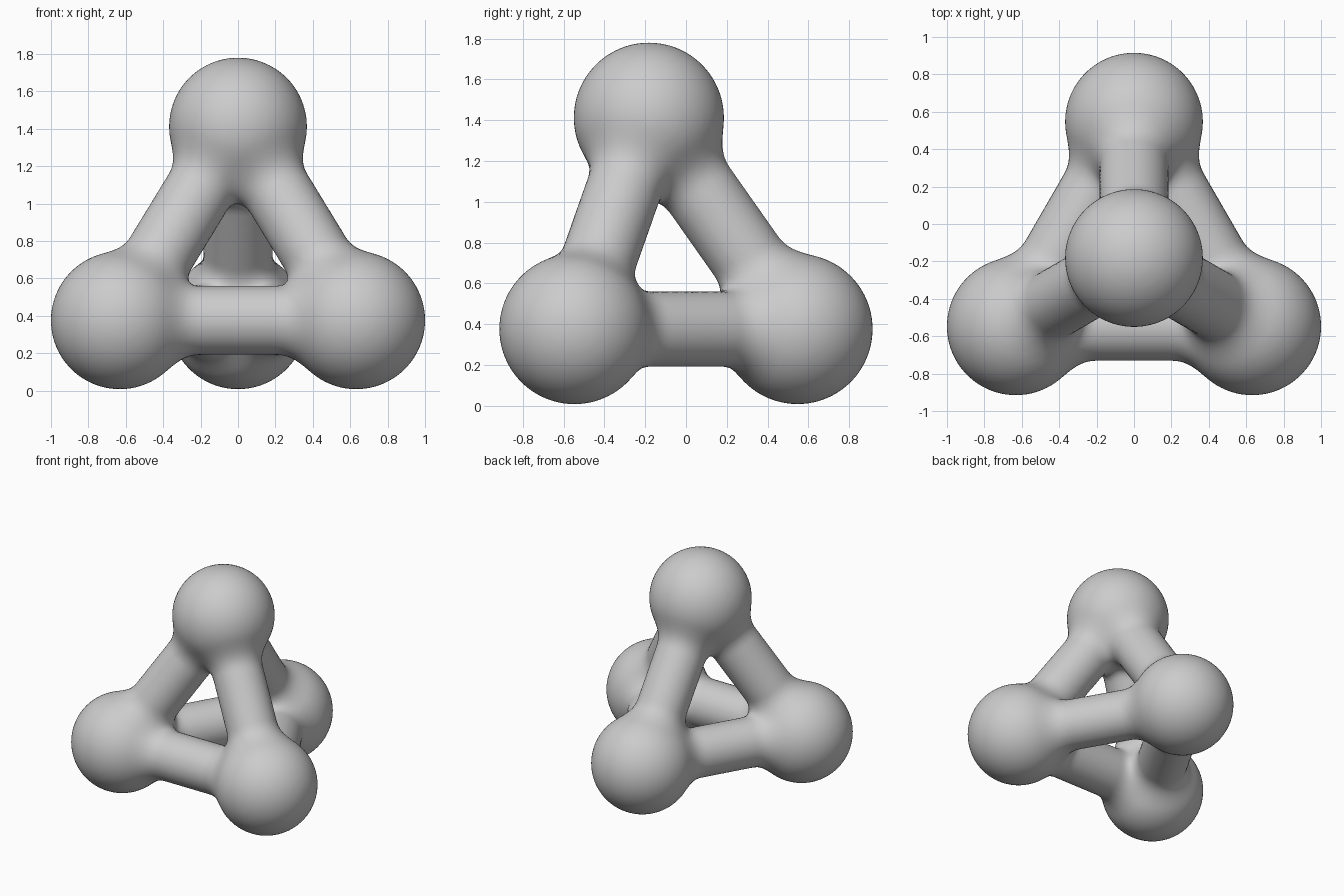
import bpy
import bmesh
from itertools import combinations
from mathutils import Matrix, Vector

if "Cube" in bpy.data.objects:
    bpy.data.objects.remove(bpy.data.objects["Cube"])

BALL_R, BAR_R, BLEND = 0.368, 0.184, 0.1
BASE_Z, TOP_Z = 0.376, 1.412
corners = [Vector(c) for c in ((-0.632, -0.547, BASE_Z), (0.632, -0.547, BASE_Z),
                               (0, 0.547, BASE_Z), (0, -0.182, TOP_Z))]
edges = [(a, (b - a).normalized(), (b - a).length) for a, b in combinations(corners, 2)]


def soft_min(a, b):
    h = max(BLEND - abs(a - b), 0)
    return min(a, b) - h * h / (4 * BLEND)


def distance(p):
    """Signed distance to the balls and bars with filleted joints."""
    d = min((p - c).length for c in corners) - BALL_R
    for start, axis, length in edges:
        v = p - start
        t = min(max(v.dot(axis), 0), length)
        d = soft_min(d, (v - axis * t).length - BAR_R)
    return d


def settle(p):
    """Move a point onto the filleted surface."""
    step = 0.002
    offsets = [Vector((step if i == k else 0 for i in range(3))) for k in range(3)]
    for _ in range(3):
        d = distance(p)
        grad = Vector([(distance(p + o) - d) / step for o in offsets])
        if grad.length < 0.1:
            break
        p = p - grad * (d / grad.length_squared)
    return p


# rough balls and bars
bm = bmesh.new()
for c in corners:
    bmesh.ops.create_icosphere(bm, subdivisions=4, radius=BALL_R,
                               matrix=Matrix.Translation(c))
for start, axis, length in edges:
    turn = axis.to_track_quat("Z", "Y").to_matrix().to_4x4()
    bmesh.ops.create_cone(bm, cap_ends=True, segments=48, radius1=BAR_R, radius2=BAR_R,
                          depth=length,
                          matrix=Matrix.Translation(start + axis * length / 2) @ turn)
mesh = bpy.data.meshes.new("ball_and_bar_frame")
bm.to_mesh(mesh)
bm.free()
frame = bpy.data.objects.new("ball_and_bar_frame", mesh)
bpy.context.collection.objects.link(frame)

# fuse into one skin
fuse = frame.modifiers.new("fuse", "REMESH")
fuse.mode = "VOXEL"
fuse.voxel_size = 0.028
bpy.context.view_layer.objects.active = frame
frame.select_set(True)
bpy.ops.object.modifier_apply(modifier=fuse.name)

# fillet the joints
bm = bmesh.new()
bm.from_mesh(frame.data)
for _ in range(2):
    bmesh.ops.smooth_vert(bm, verts=bm.verts, factor=0.5,
                          use_axis_x=True, use_axis_y=True, use_axis_z=True)
for v in bm.verts:
    v.co = settle(v.co)
bm.to_mesh(frame.data)
bm.free()
bpy.ops.object.shade_smooth()

# plain grey finish
grey = bpy.data.materials.new("light_grey")
grey.use_nodes = True
colour = (0.6, 0.6, 0.6, 1)
grey.diffuse_color = colour
grey.node_tree.nodes["Principled BSDF"].inputs["Base Color"].default_value = colour
frame.data.materials.clear()
frame.data.materials.append(grey)
